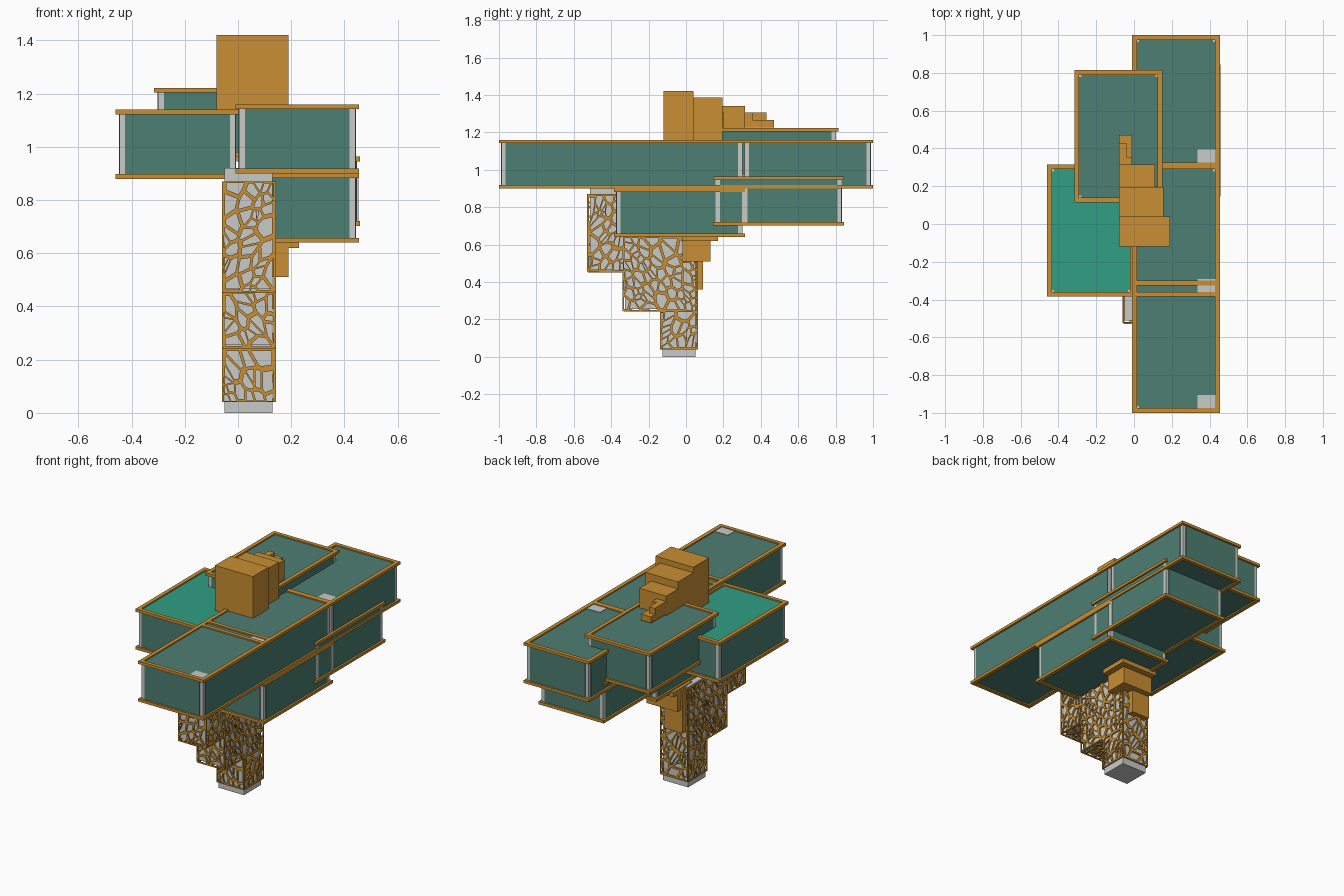
import bpy, bmesh, random
from mathutils import Vector

random.seed(7)
if "Cube" in bpy.data.objects:
    bpy.data.objects.remove(bpy.data.objects["Cube"])


def material(name, color):
    m = bpy.data.materials.new(name)
    m.use_nodes = True
    m.diffuse_color = (*color, 1)
    m.node_tree.nodes["Principled BSDF"].inputs["Base Color"].default_value = (*color, 1)
    return m


ORANGE = material("ochre", (0.58, 0.275, 0.032))
TEAL = material("teal glass", (0.073, 0.209, 0.168))
BRIGHT = material("bright teal", (0.03, 0.342, 0.231))
WHITE = material("pale grey", (0.58, 0.6, 0.58))


def finish(bm, name, *mats):
    mesh = bpy.data.meshes.new(name)
    bm.normal_update()
    bm.to_mesh(mesh)
    bm.free()
    for m in mats:
        mesh.materials.append(m)
    obj = bpy.data.objects.new(name, mesh)
    bpy.context.scene.collection.objects.link(obj)
    return obj


def add_box(bm, x, y, z):
    verts = bmesh.ops.create_cube(bm, size=1)["verts"]
    for v in verts:
        v.co = [r[0] + (c + 0.5) * (r[1] - r[0]) for c, r in zip(v.co, (x, y, z))]


def boxes(name, mat, *ranges):
    bm = bmesh.new()
    for r in ranges:
        add_box(bm, *r)
    return finish(bm, name, mat)


def inset(r, d):
    return (r[0] + d, r[1] - d)


def ends(r, a, b):
    """Two short spans, from a to b inside either end of a range."""
    return ((r[0] + a, r[0] + b), (r[1] - b, r[1] - a))


def room(name, x0, y0, z0, roof=TEAL, patch=False):
    """Glazed module: ochre rims, glass walls and pale corner posts."""
    x, y, z = (x0, x0 + 0.465), (y0, y0 + 0.7), (z0, z0 + 0.26)
    rim = []
    for level in ends(z, 0, 0.018):
        rim += [(x, s, level) for s in ends(y, 0, 0.025)]
        rim += [(s, inset(y, 0.025), level) for s in ends(x, 0, 0.025)]
    boxes(name + "_rims", ORANGE, *rim)

    bm = bmesh.new()
    wall = inset(z, 0.008)
    add_box(bm, inset(x, 0.012), inset(y, 0.036), wall)
    add_box(bm, inset(x, 0.036), inset(y, 0.012), wall)
    bm.normal_update()
    for f in bm.faces:
        f.material_index = int(f.normal.z > 0.5)
    finish(bm, name + "_glass", TEAL, roof)

    boxes(name + "_posts", WHITE, *[(px, py, inset(z, 0.01))
          for px in ends(x, 0.014, 0.036) for py in ends(y, 0.014, 0.036)])
    if patch:
        boxes(name + "_roof_patch", WHITE,
              ((x[1] - 0.12, x[1] - 0.025), (y[0] + 0.02, y[0] + 0.095), (z[1] - 0.009, z[1] - 0.005)))


# Glazed rooms
room("upper_front_room", -0.01, -1.0, 0.9, patch=True)
room("upper_middle_room", -0.01, -0.385, 0.9, patch=True)
room("upper_back_room", -0.01, 0.3, 0.9, patch=True)
room("side_room", -0.46, -0.385, 0.88, roof=BRIGHT)
room("top_room", -0.315, 0.115, 0.962)
room("lower_front_room", -0.01, -0.385, 0.64)
room("lower_back_room", -0.006, 0.145, 0.703)
boxes("lower_mullion", WHITE, ((0.44, 0.453), (0.3, 0.33), (0.72, 0.9)))

# Stepped blocks above the roofs
boxes("roof_blocks", ORANGE,
      ((-0.08, 0.19), (-0.12, 0.04), (1.13, 1.42)),
      ((-0.08, 0.155), (0.04, 0.195), (1.13, 1.385)),
      ((-0.08, 0.11), (0.195, 0.315), (1.15, 1.34)),
      ((0.07, 0.12), (0.16, 0.2), (1.15, 1.31)),
      ((-0.08, -0.01), (0.315, 0.355), (1.225, 1.305)),
      ((-0.08, -0.04), (0.355, 0.43), (1.225, 1.305)),
      ((-0.08, -0.01), (0.355, 0.47), (1.225, 1.265)))

# Stepped blocks under the rooms
boxes("lower_blocks", ORANGE,
      ((-0.03, 0.23), (-0.02, 0.17), (0.62, 0.65)),
      ((-0.03, 0.19), (-0.02, 0.13), (0.51, 0.63)),
      ((-0.04, 0.09), (0.05, 0.092), (0.36, 0.63)))

# Pale stepped tower core
CORE_X = (-0.05, 0.13)
boxes("tower_core", WHITE,
      (CORE_X, (-0.125, 0.05), (0, 0.645)),
      (CORE_X, (-0.325, 0.05), (0.255, 0.645)),
      (CORE_X, (-0.512, -0.3), (0.465, 0.92)))


def clip(poly, mid, normal):
    """Keep the part of a polygon behind a line."""
    out = []
    for a, b in zip(poly, poly[1:] + poly[:1]):
        da, db = (a - mid).dot(normal), (b - mid).dot(normal)
        if da <= 0:
            out.append(a)
        if da * db < 0:
            out.append(a.lerp(b, da / (da - db)))
    return out


def lattice(bm, axis, level, u, v):
    """Irregular cell screen on a plane perpendicular to an axis."""
    def place(p):
        c = list(p)
        c.insert(axis, level)
        return bm.verts.new(c)

    count = max(6, int((u[1] - u[0]) * (v[1] - v[0]) / 0.0021))
    seeds = [Vector((random.uniform(*u), random.uniform(*v))) for _ in range(count)]
    lean = Vector((1, random.choice((-0.5, 0.5))))
    for s in seeds:
        poly = [Vector(c) for c in ((u[0], v[0]), (u[1], v[0]), (u[1], v[1]), (u[0], v[1]))]
        for t in seeds:
            if t is not s and len(poly) > 2:
                d = t - s
                # stretched distance gives long, leaning cells
                poly = clip(poly, (s + t) / 2, d + lean * d.dot(lean))
        if len(poly) < 3:
            continue
        centre = sum(poly, Vector((0, 0))) / len(poly)
        outer = [place(p) for p in poly]
        inner = [place(centre + (p - centre) * 0.74) for p in poly]
        for i in range(len(poly)):
            j = (i + 1) % len(poly)
            bm.faces.new((outer[i], outer[j], inner[j], inner[i]))


# Ochre lattice wrapped round the tower
bm = bmesh.new()
X = (-0.056, 0.138)
STEPS = (((-0.135, 0.06), (0.04, 0.245), 0.245),
         ((-0.335, 0.06), (0.245, 0.64), 0.455),
         ((-0.525, -0.335), (0.455, 0.87), 0.87))
for y, z, front_top in STEPS:
    lattice(bm, 1, y[0], X, (z[0], front_top))
    for side in X:
        lattice(bm, 0, side, y, z)
lattice(bm, 1, 0.06, X, (0.04, 0.64))
lattice(bm, 2, 0.245, X, (-0.335, -0.135))
lattice(bm, 2, 0.455, X, (-0.525, -0.335))
screen = finish(bm, "tower_lattice", ORANGE)
thick = screen.modifiers.new("thickness", "SOLIDIFY")
thick.thickness = 0.008
thick.offset = 0
